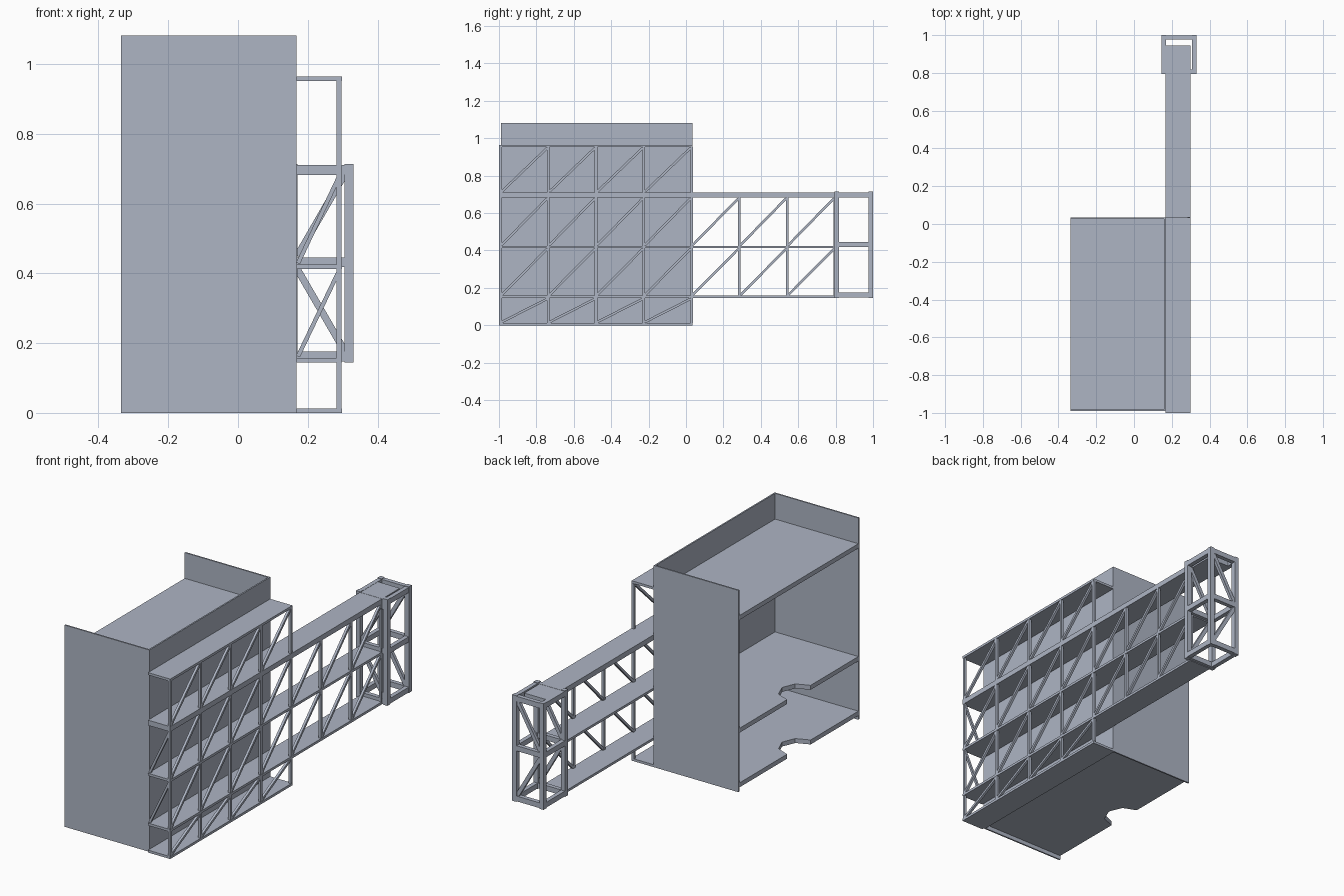
import bpy, bmesh, math
from mathutils import Vector

if "Cube" in bpy.data.objects:
    bpy.data.objects.remove(bpy.data.objects["Cube"])

mat = bpy.data.materials.new("blue_grey")
mat.diffuse_color = (0.42, 0.46, 0.55, 1)
mat.use_nodes = True
mat.node_tree.nodes["Principled BSDF"].inputs["Base Color"].default_value = mat.diffuse_color


def make(name, bm):
    bmesh.ops.recalc_face_normals(bm, faces=bm.faces)
    me = bpy.data.meshes.new(name)
    bm.to_mesh(me)
    bm.free()
    me.materials.append(mat)
    ob = bpy.data.objects.new(name, me)
    bpy.context.collection.objects.link(ob)
    return ob


def add_box(bm, x0, x1, y0, y1, z0, z1):
    vs = bmesh.ops.create_cube(bm, size=1)["verts"]
    for v in vs:
        v.co = Vector((x1 if v.co.x > 0 else x0, y1 if v.co.y > 0 else y0, z1 if v.co.z > 0 else z0))


def box(name, *b):
    bm = bmesh.new()
    add_box(bm, *b)
    make(name, bm)


def add_bar(bm, a, b, axis, w, d):
    """Diagonal bar a-b: w wide in the panel plane, d deep along the panel normal."""
    a, b, n = Vector(a), Vector(b), Vector(axis)
    t = (b - a).normalized()
    s = t.cross(n).normalized()
    for v in bmesh.ops.create_cube(bm, size=1)["verts"]:
        c = v.co.copy()
        v.co = (a + b) / 2 + t * c.x * (b - a).length + s * c.y * w + n * c.z * d


# Shelter: three walls, open to the left
XL, XR, YF, YB, H = -0.335, 0.167, -0.99, 0.035, 1.082
box("front_wall", XL, XR, YF, YF + 0.008, 0, H)
box("back_wall", XL, XR, YB - 0.008, YB, 0, H)
box("side_wall", XR - 0.008, XR, YF + 0.008, YB - 0.008, 0, H)


# Floors, the lower two with a half-octagon notch in the open edge
def floor(name, z, notch):
    y0, y1, x1 = YF + 0.008, YB - 0.008, XR - 0.008
    yc = (y0 + y1) / 2
    pts = [(XL, y0), (x1, y0), (x1, y1), (XL, y1)]
    if notch:
        pts += [(XL + 0.1 * math.sin(i * math.pi / 4), yc + 0.1 * math.cos(i * math.pi / 4)) for i in range(5)]
    bm = bmesh.new()
    f = bm.faces.new([bm.verts.new((x, y, z)) for x, y in pts])
    r = bmesh.ops.extrude_face_region(bm, geom=[f])
    for v in r["geom"]:
        if isinstance(v, bmesh.types.BMVert):
            v.co.z += 0.024
    make(name, bm)


floor("ground_floor", 0.022, True)
floor("middle_floor", 0.315, True)
floor("upper_floor", 0.92, False)

# Walkway decks: (bottom, top, rear end)
X0, X1 = 0.167, 0.298
decks = [(0.0, 0.013, YB), (0.145, 0.158, 0.80), (0.412, 0.425, 0.80), (0.682, 0.71, 0.945), (0.952, 0.965, YB)]
for i, (z0, z1, ye) in enumerate(decks):
    box("walkway_deck_%d" % (i + 1), X0, X1, -1.0, ye, z0, z1)

# Outer posts and diagonals between decks
xo, step = 0.290, 0.2555
posts, braces, ends = bmesh.new(), bmesh.new(), bmesh.new()
for lv in range(4):
    z0, z1 = decks[lv][1], decks[lv + 1][0]
    bays = 7 if lv in (1, 2) else 4
    for k in range(bays + 1):
        y = -0.992 + k * step
        add_box(posts, xo - 0.007, xo + 0.007, y - 0.007, y + 0.007, z0, z1)
        if k < bays:
            add_bar(braces, (xo, y + 0.006, z0 + 0.004), (xo, y + step - 0.006, z1 - 0.004), (1, 0, 0), 0.013, 0.013)
    if lv in (1, 2):
        add_bar(ends, (X0 + 0.005, -0.99, z0 + 0.004), (xo, -0.99, z1 - 0.004), (0, 1, 0), 0.012, 0.012)
make("truss_posts", posts)
make("truss_diagonals", braces)
make("truss_end_braces", ends)

# End tower: corner posts, rails at three levels, braces on front and back
TX0, TX1, TY0, TY1, TZ0, TZ1, T = 0.145, 0.331, 0.793, 1.0, 0.145, 0.714, 0.025
cols, rails, tb = bmesh.new(), bmesh.new(), bmesh.new()
for x in (TX0, TX1 - T):
    for y in (TY0, TY1 - T):
        add_box(cols, x, x + T, y, y + T, TZ0, TZ1)
for z in (TZ0 + 0.003, 0.418, TZ1 - 0.031):
    for x in (TX0, TX1 - T):
        add_box(rails, x + 0.001, x + T - 0.001, TY0 + T, TY1 - T, z, z + 0.028)
    for y in (TY0, TY1 - T):
        add_box(rails, TX0 + T, TX1 - T, y + 0.001, y + T - 0.001, z, z + 0.028)
for y in (TY0 + T / 2, TY1 - T / 2):
    add_bar(tb, (TX0 + T, y, 0.45), (TX1 - T, y, 0.685), (0, 1, 0), 0.02, 0.016)
    add_bar(tb, (TX0 + T, y, 0.412), (TX1 - T, y, 0.177), (0, 1, 0), 0.02, 0.016)
make("tower_posts", cols)
make("tower_rails", rails)
make("tower_braces", tb)
